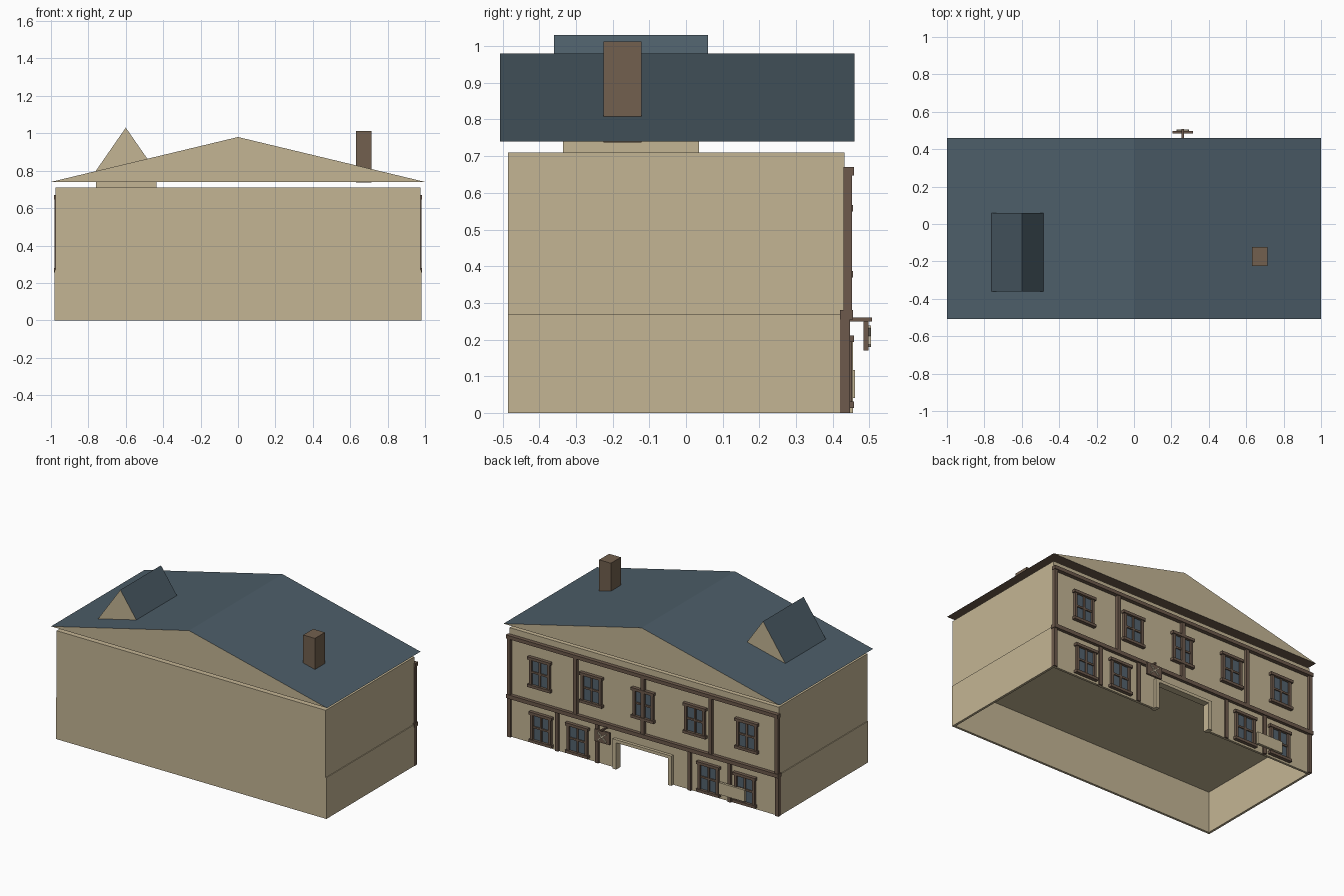
import bpy, bmesh, math
from mathutils import Matrix, Vector

cube = bpy.data.objects.get("Cube")
if cube:
    bpy.data.objects.remove(cube, do_unlink=True)


def material(name, r, g, b):
    # sRGB 0-255 to linear
    lin = [((c / 255 + 0.055) / 1.055) ** 2.4 for c in (r, g, b)] + [1]
    m = bpy.data.materials.new(name)
    m.use_nodes = True
    m.diffuse_color = lin
    m.node_tree.nodes["Principled BSDF"].inputs["Base Color"].default_value = lin
    return m


PLASTER = material("plaster", 196, 181, 148)
SLATE = material("slate", 76, 93, 104)
TIMBER = material("timber", 109, 90, 76)
BRICK = material("chimney brown", 114, 96, 78)
GLASS = material("window glass", 84, 99, 110)
PALE = material("pale paint", 205, 192, 165)


def finish(name, bm, *mats):
    mesh = bpy.data.meshes.new(name)
    bm.to_mesh(mesh)
    bm.free()
    for m in mats:
        mesh.materials.append(m)
    ob = bpy.data.objects.new(name, mesh)
    bpy.context.collection.objects.link(ob)


def add_box(bm, x, y, z, tilt=0):
    """Box from (low, high) ranges, optionally turned about y."""
    size = Vector([r[1] - r[0] for r in (x, y, z)])
    mid = Vector([(r[0] + r[1]) / 2 for r in (x, y, z)])
    mat = Matrix.LocRotScale(mid, Matrix.Rotation(tilt, 3, 'Y'), size)
    bmesh.ops.create_cube(bm, size=1, matrix=mat)


def boxes(name, mat, *ranges):
    bm = bmesh.new()
    for r in ranges:
        add_box(bm, *r)
    finish(name, bm, mat)


def around(c, width):
    return (c - width / 2, c + width / 2)


def gable(name, cx, half, y, base, top):
    """Triangular prism: slate slopes, plaster gables, timber underside."""
    bm = bmesh.new()
    tri = [bm.verts.new((cx + dx, y[0], z))
           for dx, z in ((-half, base), (half, base), (0, top))]
    face = bm.faces.new(tri)
    ext = bmesh.ops.extrude_face_region(bm, geom=[face], use_keep_orig=True)
    verts = [v for v in ext["geom"] if isinstance(v, bmesh.types.BMVert)]
    bmesh.ops.translate(bm, verts=verts, vec=(0, y[1] - y[0], 0))
    bmesh.ops.recalc_face_normals(bm, faces=bm.faces)
    for f in bm.faces:
        f.normal_update()
        f.material_index = 0 if f.normal.z > 0.1 else 2 if f.normal.z < -0.1 else 1
    finish(name, bm, SLATE, PLASTER, TIMBER)


# Hollow ground floor with a doorway in the back wall
LOW, WALL = (0, 0.27), 0.435
boxes("ground_floor_front_wall", PLASTER, ((-0.98, 0.98), (-0.485, -0.47), LOW))
for side, s in (("left", 1), ("right", -1)):
    boxes(side + "_ground_floor_wall", PLASTER,
          (around(s * 0.9725, 0.015), (-0.47, 0.42), LOW))
    boxes(side + "_ground_floor_back_wall", PLASTER,
          (around(s * 0.585, 0.79), (0.42, WALL), LOW))
boxes("wall_over_door", PLASTER, ((-0.19, 0.19), (0.42, WALL), (0.175, 0.27)))

# Door surround
boxes("door_frame", PLASTER,
      (around(0.2, 0.025), (0.41, 0.455), (0, 0.175)),
      (around(-0.2, 0.025), (0.41, 0.455), (0, 0.175)),
      ((-0.2125, 0.2125), (0.41, 0.455), (0.175, 0.195)))

# Upper floor
boxes("upper_floor", PLASTER, ((-0.975, 0.975), (-0.485, 0.432), (0.27, 0.71)))

# Roof, dormer and chimney
gable("main_roof", 0, 1, (-0.507, 0.46), 0.74, 0.98)
boxes("dormer_body", PLASTER, ((-0.76, -0.435), (-0.335, 0.035), (0.71, 0.79)))
gable("dormer_roof", -0.6, 0.17, (-0.36, 0.06), 0.785, 1.03)
boxes("chimney", BRICK, ((0.63, 0.715), (-0.225, -0.122), (0.737, 1.012)))

# Timber framing
boxes("horizontal_beams", TIMBER,
      ((-0.985, 0.985), (0.42, 0.455), (0.255, 0.28)),
      ((-0.985, 0.985), (0.43, 0.458), (0.647, 0.67)))
boxes("upper_posts", TIMBER,
      *[(around(x, 0.024), (0.43, 0.452), (0.28, 0.647))
        for x in (-0.97, -0.49, 0, 0.49, 0.97)])
boxes("lower_posts", TIMBER,
      *[(around(s * x, 0.024), (0.42, 0.447), (0, 0.255))
        for x in (0.335, 0.625, 0.97) for s in (-1, 1)])


# Windows: pane, casing, sill, head and glazing bars
def window(name, x, z, wall):
    w, h = 0.13, 0.18
    boxes(name + "_glass", GLASS,
          (around(x, w), (wall - 0.005, wall + 0.006), around(z, h)))
    depth = (wall - 0.005, wall + 0.017)
    boxes(name + "_frame", TIMBER,
          (around(x - w / 2, 0.018), depth, around(z, h)),
          (around(x + w / 2, 0.018), depth, around(z, h)),
          (around(x, w + 0.035), (wall - 0.005, wall + 0.023), around(z + h / 2, 0.018)),
          (around(x, w + 0.035), (wall - 0.005, wall + 0.023), around(z - h / 2, 0.018)),
          (around(x, 0.012), (wall, wall + 0.013), around(z, h)),
          (around(x, w), (wall, wall + 0.013), around(z, 0.012)))


for i, x in enumerate((-0.75, -0.375, 0, 0.375, 0.75)):
    window(f"upper_window_{i + 1}", x, 0.468, 0.432)
for i, x in enumerate((-0.738, -0.475, 0.475, 0.738)):
    window(f"lower_window_{i + 1}", x, 0.112, WALL)

# Plank against the wall
boxes("wall_plank", PLASTER, ((-0.745, -0.56), (0.445, 0.461), (0.04, 0.117)))

# Hanging sign with crossed bars
SX = 0.26
boxes("sign_bracket", TIMBER, (around(SX, 0.012), (0.43, 0.507), (0.249, 0.26)))
boxes("sign_board", TIMBER, (around(SX, 0.11), (0.484, 0.497), (0.17, 0.249)))
bm = bmesh.new()
for a in (-1, 1):
    add_box(bm, around(SX, 0.008), (0.497, 0.504), around(0.209, 0.08), a * math.radians(50))
finish("sign_crossed_bars", bm, PALE)
